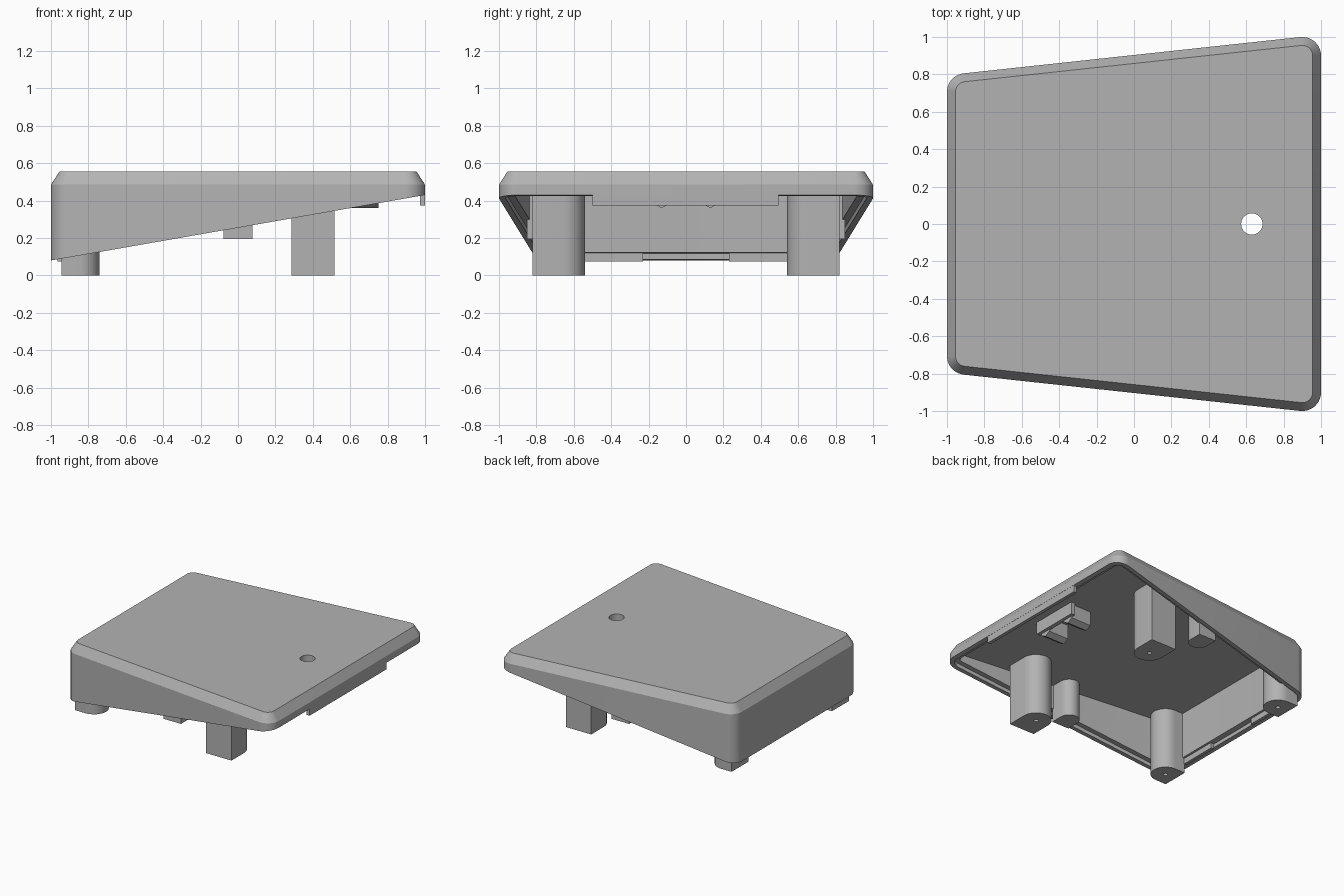
import bpy, bmesh, math
from mathutils import Vector

cube = bpy.data.objects.get("Cube")
if cube:
    bpy.data.objects.remove(cube, do_unlink=True)

grey = bpy.data.materials.new("matte_grey")
grey.use_nodes = True
COLOR = (0.45, 0.45, 0.45, 1)
grey.diffuse_color = COLOR
grey.node_tree.nodes["Principled BSDF"].inputs["Base Color"].default_value = COLOR


def finish(name, bm):
    bmesh.ops.recalc_face_normals(bm, faces=bm.faces[:])
    mesh = bpy.data.meshes.new(name)
    bm.to_mesh(mesh)
    bm.free()
    mesh.materials.append(grey)
    obj = bpy.data.objects.new(name, mesh)
    bpy.context.collection.objects.link(obj)
    return obj


def activate(obj):
    bpy.ops.object.select_all(action='DESELECT')
    obj.select_set(True)
    bpy.context.view_layer.objects.active = obj


def smooth(obj):
    activate(obj)
    bpy.ops.object.shade_smooth_by_angle(angle=math.radians(25))


def loft(name, rings):
    """Skin a stack of equal rings and cap both ends."""
    bm = bmesh.new()
    loops = [[bm.verts.new(p) for p in ring] for ring in rings]
    for a, b in zip(loops, loops[1:]):
        for i in range(len(a)):
            j = (i + 1) % len(a)
            bm.faces.new((a[i], a[j], b[j], b[i]))
    bm.faces.new(loops[0])
    bm.faces.new(loops[-1])
    return finish(name, bm)


def prism(name, outline, z0, z1):
    return loft(name, [[(x, y, z) for x, y in outline] for z in (z0, z1)])


def box(name, x0, x1, y0, y1, z0, z1):
    return prism(name, [(x0, y0), (x1, y0), (x1, y1), (x0, y1)], z0, z1)


def drill(obj, x, y, radius, z0, z1):
    ring = [(x + radius * math.cos(t * math.tau / 32),
             y + radius * math.sin(t * math.tau / 32)) for t in range(32)]
    cutter = prism("hole_cutter", ring, z0, z1)
    cutter.hide_render = True
    mod = obj.modifiers.new("hole", 'BOOLEAN')
    mod.object = cutter
    mod.operation = 'DIFFERENCE'
    mod.solver = 'EXACT'
    activate(obj)
    bpy.ops.object.modifier_apply(modifier=mod.name)
    bpy.data.objects.remove(cutter, do_unlink=True)


# Rounded trapezoid outline, inset by a distance
RADIUS = 0.1
TILT = 96.1


def outline(inset):
    corners = [(0.9, 0.9, 0, TILT), (-0.9, 0.706, TILT, 180),
               (-0.9, -0.706, 180, 360 - TILT), (0.9, -0.9, 360 - TILT, 360)]
    pts = []
    for cx, cy, a0, a1 in corners:
        for i in range(11):
            a = math.radians(a0 + (a1 - a0) * i / 10)
            pts.append((cx + (RADIUS - inset) * math.cos(a),
                        cy + (RADIUS - inset) * math.sin(a)))
    return pts


def flat(inset, z):
    return [(x, y, z) for x, y in outline(inset)]


def sloped(inset, lift=0.0):
    return [(x, y, 0.255 + 0.175 * x + lift) for x, y in outline(inset)]


# Hollow wedge shell with chamfered top and stepped lower rim
CEILING = 0.5
shell = loft("wedge_shell", [
    flat(0.045, 0.555), flat(0, 0.485), sloped(0), sloped(0.035),
    sloped(0.035, 0.03), sloped(0.075, 0.03), flat(0.075, CEILING)])
drill(shell, 0.63, 0, 0.057, 0.4, 0.7)
smooth(shell)


# Posts with one rounded side and one square side
def post(name, x, y, radius, back, facing, z0, screw=True):
    pts = [(radius * math.cos(math.pi * i / 16 - math.pi / 2),
            radius * math.sin(math.pi * i / 16 - math.pi / 2)) for i in range(17)]
    pts += [(-back, radius), (-back, -radius)]
    c, s = math.cos(facing), math.sin(facing)
    obj = prism(name, [(x + c * u - s * v, y + s * u + c * v) for u, v in pts],
                z0, CEILING + 0.02)
    if screw:
        drill(obj, x, y, 0.017, z0 - 0.1, z0 + 0.15)
    smooth(obj)


for side, label in ((-1, "front"), (1, "back")):
    inward = -side * math.pi / 2
    post(label + "_tall_post", 0.4, side * 0.655, 0.115, 0.165, inward, 0)
    post(label + "_corner_post", -0.85, side * 0.65, 0.11, 0.095, 0, 0)
    post(label + "_short_post", 0, side * 0.75, 0.078, 0.1, inward, 0.195, False)

    # Tapered rib beside the round opening
    bm_rings = []
    for x in (0.57, 0.75):
        bm_rings.append([(x, side * 0.13 - 0.045, CEILING + 0.01),
                         (x, side * 0.13 - 0.045, 0.385),
                         (x, side * 0.13, 0.36),
                         (x, side * 0.13 + 0.045, 0.385),
                         (x, side * 0.13 + 0.045, CEILING + 0.01)])
    loft(label + "_guide_rib", bm_rings)

    # Locating strip under the low edge
    box(label + "_edge_strip", -0.965, -0.94, side * 0.23, side * 0.54, 0.075, 0.14)

# Cross wall joining the guide ribs
box("guide_wall", 0.74, 0.775, -0.2, 0.2, 0.4, CEILING + 0.01)

# Tab hanging from the high edge
box("edge_tab", 0.972, 0.999, -0.5, 0.495, 0.375, 0.47)
